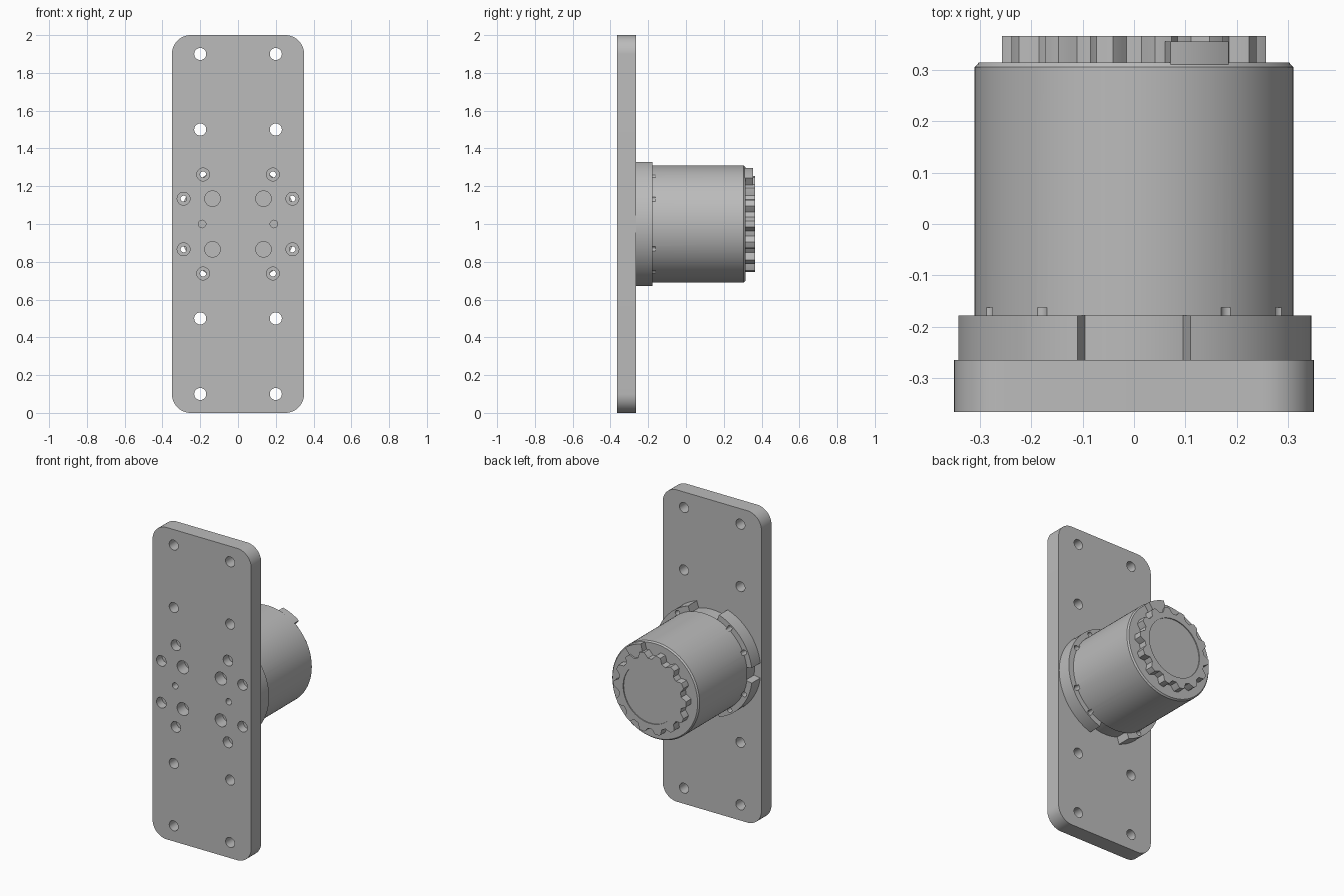
import bpy
import bmesh
from math import sin, cos, pi, radians

cube = bpy.data.objects.get("Cube")
if cube:
    bpy.data.objects.remove(cube, do_unlink=True)

MID = 1.0  # height of the cylinder axis

grey = bpy.data.materials.new("plain_grey")
grey.use_nodes = True
grey.diffuse_color = (0.5, 0.5, 0.5, 1)
grey.node_tree.nodes["Principled BSDF"].inputs["Base Color"].default_value = (0.5, 0.5, 0.5, 1)


def to_object(name, bm):
    bmesh.ops.recalc_face_normals(bm, faces=bm.faces)
    mesh = bpy.data.meshes.new(name)
    bm.to_mesh(mesh)
    bm.free()
    mesh.materials.append(grey)
    obj = bpy.data.objects.new(name, mesh)
    bpy.context.collection.objects.link(obj)
    return obj


def add_prism(bm, outline, y0, y1):
    """Extrude an (x, z) outline along y."""
    a = [bm.verts.new((x, y0, z)) for x, z in outline]
    b = [bm.verts.new((x, y1, z)) for x, z in outline]
    n = len(a)
    bm.faces.new(a)
    bm.faces.new(b[::-1])
    for i in range(n):
        j = (i + 1) % n
        bm.faces.new((a[i], b[i], b[j], a[j]))


def add_lathe(bm, profile, x=0, z=MID, n=32):
    """Closed solid turned around a y axis from (radius, y) points."""
    rings = [[bm.verts.new((x + r * cos(2 * pi * i / n), y, z + r * sin(2 * pi * i / n)))
              for i in range(n)] for r, y in profile]
    bm.faces.new(rings[0])
    bm.faces.new(rings[-1][::-1])
    for a, b in zip(rings, rings[1:]):
        for i in range(n):
            j = (i + 1) % n
            bm.faces.new((a[i], b[i], b[j], a[j]))


def arc(r, start, end, steps, x=0, z=MID):
    angles = [radians(start + (end - start) * i / steps) for i in range(steps + 1)]
    return [(x + r * cos(t), z + r * sin(t)) for t in angles]


def sector(r_in, r_out, start, end, steps):
    return arc(r_out, start, end, steps) + arc(r_in, end, start, steps)


def cut(target, cutter):
    mod = target.modifiers.new("cut", "BOOLEAN")
    mod.operation = "DIFFERENCE"
    mod.solver = "EXACT"
    mod.object = cutter
    bpy.context.view_layer.objects.active = target
    bpy.ops.object.modifier_apply(modifier=mod.name)


# Mounting plate with rounded corners
bm = bmesh.new()
outline = []
for k, (x, z) in enumerate([(0.25, 1.9), (-0.25, 1.9), (-0.25, 0.1), (0.25, 0.1)]):
    outline += arc(0.1, 90 * k, 90 * k + 90, 12, x, z)
add_prism(bm, outline, -0.366, -0.265)
plate = to_object("mounting_plate", bm)

# Flange arcs, with gaps at top, bottom and one side
bm = bmesh.new()
for start, end in [(-71.5, 71.5), (108.5, 172), (188, 251.5)]:
    add_prism(bm, sector(0.29, 0.345, start, end, 40), -0.265, -0.178)
flange = to_object("flange_ring", bm)

# Core behind the flange
bm = bmesh.new()
add_lathe(bm, [(0.3, -0.265), (0.3, -0.16)], n=96)
core = to_object("flange_core", bm)

# Main housing with chamfered rim
bm = bmesh.new()
add_lathe(bm, [(0.31, -0.178), (0.31, 0.305), (0.302, 0.314)], n=96)
housing = to_object("housing", bm)

# Stop tab on the housing rim
bm = bmesh.new()
add_prism(bm, sector(0.225, 0.305, 53, 76.5, 10), 0.30, 0.355)
tab = to_object("stop_tab", bm)

# Scalloped knob with recessed disc
bm = bmesh.new()
STEPS, LOBES = 196, 14
outline = []
for i in range(STEPS):
    t = 2 * pi * i / STEPS
    wave = max(-1, min(1, 1.6 * cos(LOBES * t)))
    r = 0.241 + 0.016 * wave
    outline.append((r * cos(t), MID + r * sin(t)))
add_prism(bm, outline, 0.31, 0.366)
knob = to_object("scalloped_knob", bm)

bm = bmesh.new()
add_lathe(bm, [(0.19, 0.36), (0.19, 0.4)], n=64)
recess = to_object("recess_cutter", bm)
cut(knob, recess)

# Holes: plain, counterbored and blind, mirrored left and right
bm = bmesh.new()
FRONT = -0.4
for side in (-1, 1):
    for z in (0.1, 0.5, 1.5, 1.9):
        add_lathe(bm, [(0.032, FRONT), (0.032, -0.2)], side * 0.2, z)
    for up in (-1, 1):
        for x, dz in [(0.185, 0.262), (0.288, 0.134)]:
            add_lathe(bm, [(0.034, FRONT), (0.034, -0.31), (0.016, -0.31), (0.016, -0.162)],
                      side * x, MID + up * dz)
        add_lathe(bm, [(0.041, FRONT), (0.041, -0.29)], side * 0.135, MID + up * 0.134)
    add_lathe(bm, [(0.02, FRONT), (0.02, -0.29)], side * 0.19, MID)
holes = to_object("hole_cutter", bm)
for part in (plate, flange, core, housing):
    cut(part, holes)

for helper in (recess, holes):
    bpy.data.objects.remove(helper, do_unlink=True)

# Smooth the round walls, keep the edges crisp
bpy.ops.object.select_all(action="DESELECT")
for part in (plate, flange, core, housing, tab, knob):
    part.select_set(True)
bpy.context.view_layer.objects.active = plate
bpy.ops.object.shade_smooth_by_angle(angle=radians(30))
